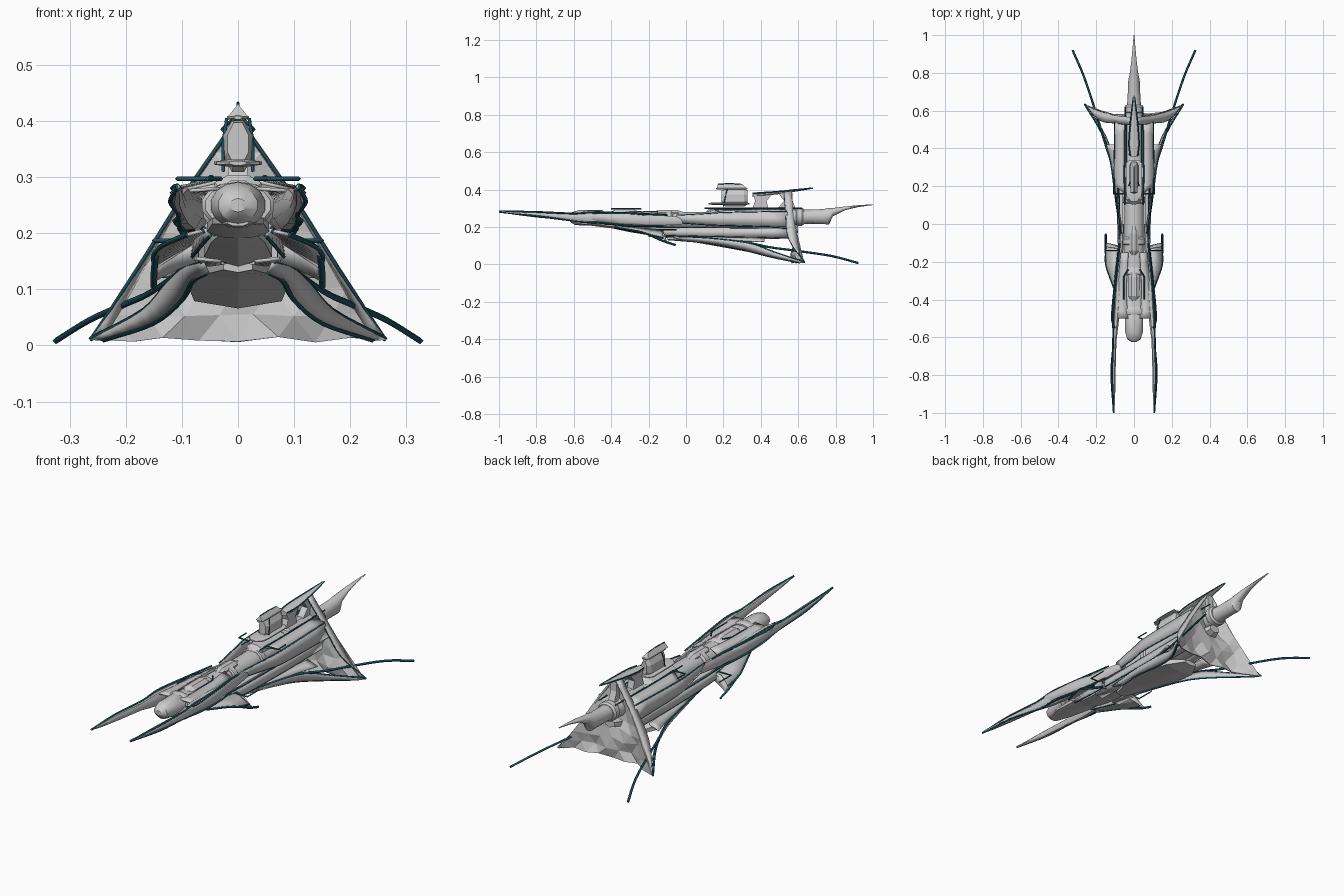
import bpy, bmesh, math, random
from mathutils import Vector

random.seed(4)
teal = bpy.data.materials.new("teal_trim")
teal.diffuse_color = (0.015, 0.09, 0.12, 1)


def finish(name, bm, mirror=False, thick=0, smooth=True):
    bmesh.ops.recalc_face_normals(bm, faces=bm.faces)
    me = bpy.data.meshes.new(name)
    bm.to_mesh(me)
    bm.free()
    ob = bpy.data.objects.new(name, me)
    bpy.context.collection.objects.link(ob)
    if smooth:
        bpy.ops.object.select_all(action='DESELECT')
        ob.select_set(True)
        bpy.context.view_layer.objects.active = ob
        bpy.ops.object.shade_smooth_by_angle(angle=math.radians(35))
    if thick:
        m = ob.modifiers.new("thickness", 'SOLIDIFY')
        m.thickness, m.offset = thick, 0
    if mirror:
        ob.modifiers.new("mirror", 'MIRROR')
    return ob


def curved(pts, k=4):
    """Catmull-Rom refinement of a point path."""
    p = [Vector(q) for q in pts]
    p = [2 * p[0] - p[1]] + p + [2 * p[-1] - p[-2]]
    out = []
    for i in range(1, len(p) - 2):
        a, b, c, d = p[i - 1:i + 3]
        for j in range(k):
            t = j / k
            out.append(0.5 * (2 * b + (c - a) * t + (2 * a - 5 * b + 4 * c - d) * t * t
                              + (3 * b - a - 3 * c + d) * t ** 3))
    return out + [p[-2]]


def loft(name, rows, n=14, mirror=False, smooth=True):
    """Body along y; each row is x, y, z, half width, half height."""
    bm = bmesh.new()
    rings = []
    for x, y, z, w, h in rows:
        ang = [2 * math.pi * (i + 0.5) / n for i in range(n)]
        rings.append([bm.verts.new((x + w * math.cos(a), y, z + h * math.sin(a))) for a in ang])
    for r, s in zip(rings, rings[1:]):
        for i in range(n):
            bm.faces.new((r[i], r[(i + 1) % n], s[(i + 1) % n], s[i]))
    bm.faces.new(rings[0])
    bm.faces.new(rings[-1])
    return finish(name, bm, mirror, smooth=smooth)


def rod(name, pts, r=0.004, mirror=True, smooth=True):
    cu = bpy.data.curves.new(name, 'CURVE')
    cu.dimensions, cu.bevel_depth, cu.bevel_resolution, cu.use_fill_caps = '3D', r, 0, True
    path = curved(pts) if smooth else [Vector(p) for p in pts]
    for s in ((1, -1) if mirror else (1,)):
        sp = cu.splines.new('POLY')
        sp.points.add(len(path) - 1)
        for q, v in zip(sp.points, path):
            q.co = (s * v.x, v.y, v.z, 1)
    cu.materials.append(teal)
    ob = bpy.data.objects.new(name, cu)
    bpy.context.collection.objects.link(ob)


def panel(name, a, b, thick=0.006, trim="ab", r=0.004):
    """Mirrored sheet between two edge paths, with teal edging."""
    bm = bmesh.new()
    va, vb = [[bm.verts.new(v) for v in curved(p)] for p in (a, b)]
    for i in range(len(va) - 1):
        bm.faces.new((va[i], va[i + 1], vb[i + 1], vb[i]))
    finish(name, bm, True, thick)
    for key, p in (("a", a), ("b", b)):
        if key in trim:
            rod(name + "_trim_" + key, p, r)


def centre(rows):
    return [(0, *r) for r in rows]


# Main hull with rounded bow and tail spike
loft("main_hull", centre([(-.625, .25, .014, .012), (-.61, .25, .036, .03), (-.57, .25, .049, .041),
     (-.48, .25, .05, .042), (-.465, .245, .062, .034), (-.3, .24, .058, .038), (-.1, .235, .05, .045),
     (.1, .235, .052, .046), (.3, .243, .06, .046), (.52, .25, .055, .046), (.65, .255, .036, .038),
     (.73, .256, .032, .04), (.765, .258, .031, .044), (.785, .28, .025, .022), (.85, .3, .016, .01),
     (.92, .312, .009, .005), (1, .32, .002, .002)]))
# Faceted lower hull and belly keel
loft("lower_hull", centre([(-.45, .215, .02, .01), (-.3, .195, .055, .022), (-.1, .175, .07, .034),
     (.2, .175, .07, .034), (.5, .172, .06, .032), (.6, .19, .03, .02)]), 6, smooth=False)
loft("belly_keel", centre([(-.1, .14, .03, .01), (.05, .132, .075, .014), (.22, .112, .1, .024),
     (.34, .092, .09, .026), (.42, .08, .04, .012)]), 6, smooth=False)
loft("bow_chin", centre([(-.6, .22, .02, .008), (-.52, .222, .05, .014), (-.38, .21, .06, .02),
     (-.2, .2, .05, .02)]), 8)
# Collars around the hull
for i, (y, z, w, h) in enumerate([(-.47, .25, .066, .042), (-.26, .24, .064, .046),
                                  (-.1, .236, .062, .052), (.12, .237, .06, .052), (.6, .255, .052, .048)]):
    loft("hull_collar_%d" % i, centre([(y - .012, z, w * .9, h * .9), (y - .006, z, w, h),
         (y + .02, z, w, h), (y + .03, z, w * .85, h * .85)]))

# Bow prongs
loft("bow_prong", [(.107, -1, .283, .003, .003), (.108, -.92, .275, .009, .009), (.109, -.8, .266, .012, .016),
     (.103, -.62, .252, .011, .018), (.095, -.5, .248, .018, .034), (.085, -.35, .24, .022, .036),
     (.072, -.15, .235, .016, .03), (.06, 0, .235, .008, .02)], 8, True)
rod("prong_upper_trim", [(.107, -1, .284), (.116, -.8, .281), (.11, -.6, .273), (.11, -.48, .28),
                         (.098, -.32, .274), (.075, -.1, .265)], .005)
rod("prong_lower_trim", [(.107, -1, .282), (.12, -.78, .256), (.104, -.58, .232), (.112, -.45, .222),
                         (.1, -.3, .208), (.08, -.12, .205)], .005)
panel("bow_cheek", [(.102, -.55, .28), (.118, -.49, .272), (.1, -.3, .27), (.08, -.2, .26)],
      [(.1, -.56, .225), (.105, -.46, .222), (.095, -.3, .205), (.08, -.2, .21)])
panel("bow_deck", [(.03, -.5, .28), (.04, -.35, .278), (.03, -.15, .285)],
      [(.1, -.5, .275), (.09, -.35, .268), (.07, -.15, .262)], trim="b")

# Upper spine blocks along the deck
for i, (y0, y1, w, z) in enumerate([(-.41, -.23, .034, .296), (-.17, 0, .03, .294), (.1, .36, .045, .306),
                                    (.34, .6, .032, .305)]):
    loft("deck_block_%d" % i, centre([(y0, .262, w * .4, .015), (y0 + .03, z - .025, w, .025),
         (y1 - .05, z - .025, w, .025), (y1, .262, w * .5, .015)]), 8, smooth=False)

# Side panels and flanks
panel("side_armour", [(.068, -.05, .262), (.09, .1, .27), (.103, .22, .277), (.1, .54, .283)],
      [(.06, -.05, .225), (.085, .1, .214), (.104, .22, .21), (.1, .57, .2)])
panel("upper_deck", [(.035, .15, .292), (.04, .3, .292), (.04, .54, .295)],
      [(.1, .2, .277), (.102, .3, .279), (.1, .54, .283)], trim="a")
panel("lower_flank", [(.06, -.38, .21), (.075, -.15, .197), (.08, .2, .195), (.085, .55, .192)],
      [(.05, -.38, .195), (.08, -.15, .16), (.085, .2, .15), (.075, .55, .142)])
panel("under_shelf", [(.03, -.2, .15), (.03, .2, .142), (.03, .5, .14)],
      [(.075, -.2, .155), (.085, .2, .15), (.07, .5, .142)], trim="")

# Drooping mid wings with trailing spurs
panel("mid_wing", [(.06, -.38, .205), (.065, -.26, .198), (.075, -.19, .19), (.08, -.12, .183)],
      [(.09, -.38, .198), (.135, -.26, .178), (.15, -.2, .16), (.147, -.12, .14)], r=.005)
panel("wing_web", [(.07, -.13, .185), (.11, -.125, .178), (.147, -.12, .14)],
      [(.07, -.12, .15), (.11, -.11, .135), (.15, -.1, .115)], trim="")
rod("wing_spur", [(.147, -.2, .16), (.15, -.12, .125), (.15, -.055, .104)], .006)
rod("wing_sensor", [(.07, -.14, .187), (.15, -.14, .187), (.15, -.05, .187)], .004, smooth=False)
rod("deck_rail", [(.03, -.24, .297), (.055, -.28, .297), (.055, -.4, .297)], .004, smooth=False)
rod("side_aerial", [(.05, .16, .297), (.108, .16, .297), (.108, .22, .297)], .004, smooth=False)
rod("long_rail", [(.05, .1, .3), (.05, .36, .3), (.045, .62, .3)], .004)

# Rear legs and trailing whiskers
panel("rear_leg", [(.065, -.08, .15), (.095, .12, .14), (.125, .34, .112), (.17, .48, .062), (.262, .635, .012)],
      [(.055, -.02, .13), (.08, .12, .115), (.1, .3, .08), (.15, .46, .04), (.24, .61, .01)], .008, r=.005)
rod("leg_whisker", [(.085, .1, .14), (.115, .3, .122), (.16, .45, .092), (.205, .6, .072), (.265, .78, .045),
                    (.325, .92, .008)], .006)
panel("leg_skirt", [(.07, .1, .148), (.08, .28, .145), (.09, .42, .142)],
      [(.09, .1, .142), (.115, .3, .126), (.145, .42, .122)], trim="")

# Faceted stern sail: triangular curtain
bm = bmesh.new()
N, grid = 8, []
for i in range(N + 1):
    t = i / N
    row = []
    for j in range(i + 1):
        u = (2 * j / i - 1) if i else 0
        x, z = u * (.012 + .245 * t), .392 - .382 * t
        y = .54 + .035 * t + .055 * t * abs(u) ** 3
        if 0 < j < i:
            y += random.uniform(-.016, .016)
            x += random.uniform(-.01, .01)
            z += random.uniform(-.012, .012) if i < N else random.uniform(-.004, .006)
        row.append(bm.verts.new((x, y, z)))
    grid.append(row)
for i in range(N):
    for j in range(i + 1):
        bm.faces.new((grid[i][j], grid[i + 1][j], grid[i + 1][j + 1]))
        if j < i:
            bm.faces.new((grid[i][j], grid[i + 1][j + 1], grid[i][j + 1]))
finish("stern_sail", bm, thick=.005, smooth=False)
# Sail frames
panel("sail_frame", [(.01, .525, .392), (.1, .535, .262), (.18, .55, .135), (.262, .635, .012)],
      [(.01, .565, .392), (.1, .575, .258), (.175, .595, .13), (.24, .62, .01)], .008, trim="a", r=.003)

# Bridge tower: stacked decks under a pointed cap
loft("bridge_neck", centre([(.19, .36, .02, .04), (.21, .355, .028, .05), (.31, .355, .028, .05),
                            (.33, .36, .015, .04)]), 8, smooth=False)
for nm, y0, y1, z, w, h in [("bridge_lower_deck", .12, .34, .325, .046, .007),
                            ("bridge_upper_deck", .16, .33, .406, .021, .006)]:
    loft(nm, centre([(y0, z, w * .35, h * .6), (y0 + .025, z, w * .9, h), (y0 + .06, z, w, h),
                     (y1 - .02, z, w, h), (y1, z, w * .6, h * .6)]), 8)
bm = bmesh.new()
base = [bm.verts.new((s * .018, y, .408)) for s, y in ((-1, .165), (1, .165), (1, .325), (-1, .325))]
ridge = [bm.verts.new((0, y, .43)) for y in (.17, .3)]
for f in ((base[0], base[1], ridge[0]), (base[1], base[2], ridge[1], ridge[0]),
          (base[2], base[3], ridge[1]), (base[3], base[0], ridge[0], ridge[1]), base):
    bm.faces.new(f)
finish("bridge_cap", bm, smooth=False)
rod("bridge_crest", [(0, .17, .43), (0, .24, .432), (0, .3, .428)], .003, False)
rod("bridge_trim", [(.026, .2, .31), (.026, .21, .36), (.02, .22, .405)], .003)

# Dorsal fin on two pylons
loft("dorsal_fin", centre([(.355, .373, .02, .012), (.42, .378, .028, .012), (.5, .385, .024, .009),
                           (.58, .396, .012, .008), (.68, .408, .003, .003)]), 8)
rod("fin_trim", [(.02, .36, .38), (.027, .43, .385), (.018, .55, .395), (.003, .67, .408)], .004)
for nm, pts in [("fin_front_pylon", [(.355, .44, .3), (.37, .43, .34), (.36, .46, .375)]),
                ("fin_rear_pylon", [(.48, .59, .29), (.525, .57, .34), (.49, .57, .385)])]:
    bm = bmesh.new()
    rows = [[bm.verts.new((0, y, z)) for y in (a, b)] for a, b, z in pts]
    for r, s in zip(rows, rows[1:]):
        bm.faces.new((r[0], r[1], s[1], s[0]))
    finish(nm, bm, thick=.034, smooth=False)
